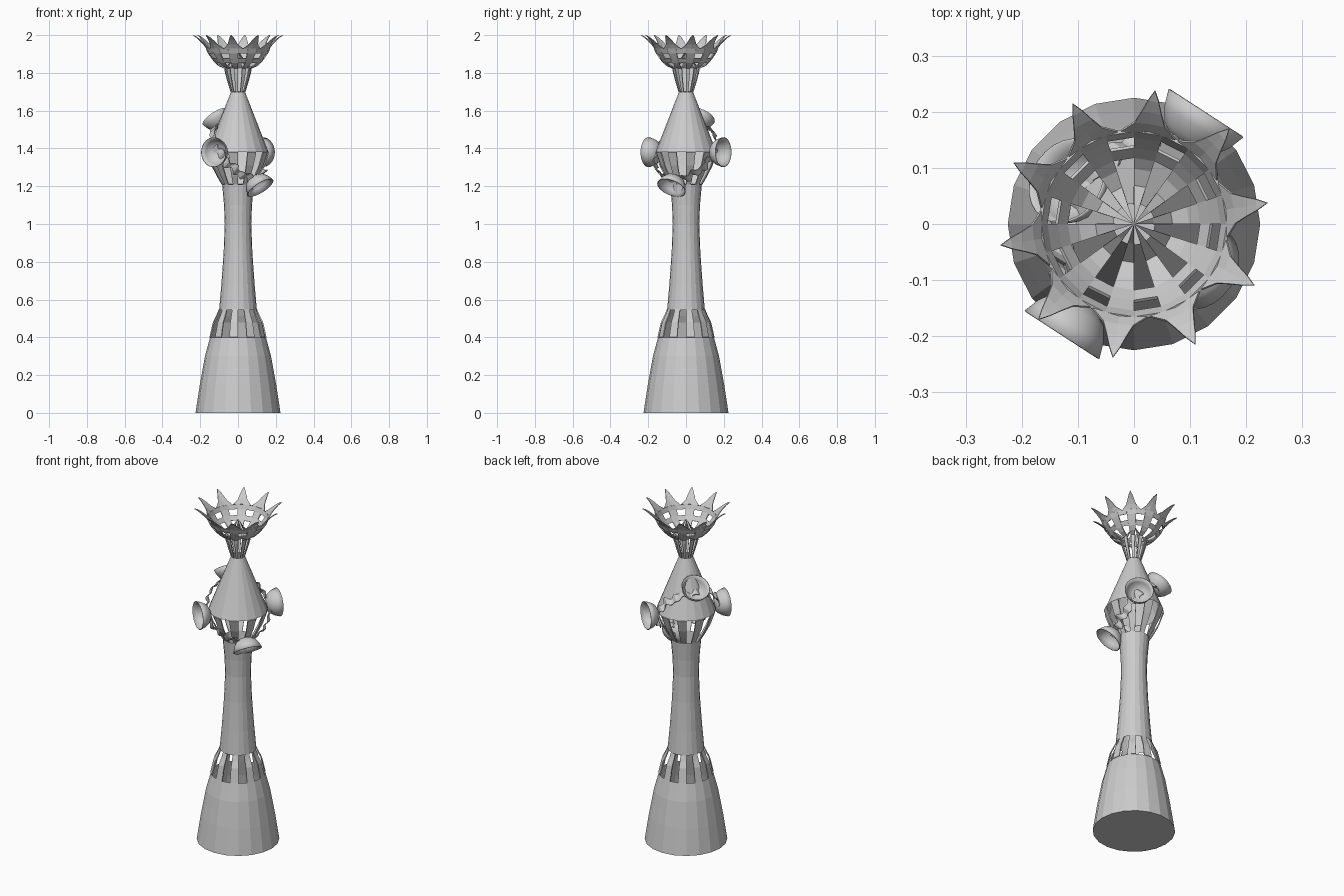
import bpy
from math import sin, cos, pi, radians
from mathutils import Matrix, Vector

if "Cube" in bpy.data.objects:
    bpy.data.objects.remove(bpy.data.objects["Cube"])

RIBS = [9 + 36 * k for k in range(10)]     # every second facet
FACETS = [9 + 18 * k for k in range(20)]   # all twenty facets


def make(name, verts, faces, thick=0.0):
    me = bpy.data.meshes.new(name)
    me.from_pydata(verts, [], faces)
    ob = bpy.data.objects.new(name, me)
    bpy.context.collection.objects.link(ob)
    if thick:
        m = ob.modifiers.new("thickness", 'SOLIDIFY')
        m.thickness = thick
        m.offset = 0
    return ob


def lathe(name, prof, n=20, cap_bottom=False, thick=0.0, mat=None):
    v = [Vector((r * cos(2 * pi * i / n), r * sin(2 * pi * i / n), z))
         for r, z in prof for i in range(n)]
    f = [(j * n + i, j * n + (i + 1) % n, (j + 1) * n + (i + 1) % n, (j + 1) * n + i)
         for j in range(len(prof) - 1) for i in range(n)]
    if cap_bottom:
        f.append(tuple(reversed(range(n))))
    if mat:
        v = [mat @ p for p in v]
    return make(name, v, f, thick)


def slats(name, rows, centres, cols=(-1, 1), thick=0.006):
    """Strips repeated round the axis; rows are (radius, height, half angle)."""
    v, f, w = [], [], len(cols)
    for c in centres:
        b = len(v)
        for r, z, h in rows:
            for s in cols:
                a = radians(c + s * h)
                v.append((r * cos(a), r * sin(a), z))
        for j in range(len(rows) - 1):
            for i in range(w - 1):
                k = b + j * w + i
                f.append((k, k + 1, k + w + 1, k + w))
    return make(name, v, f, thick)


# Flared base, waisted column and pointed roof
lathe("base", [(.225, 0), (.202, .15), (.175, .3), (.148, .4)], cap_bottom=True)
lathe("column", [(.1, .545), (.088, .68), (.076, .85), (.07, 1.0), (.074, 1.1), (.084, 1.21)])
lathe("roof", [(.162, 1.38), (.037, 1.7)])

# Open slats joining the solid parts
slats("base_slats", [(.148, .4, 9), (.13, .48, 9), (.112, .515, 9), (.1, .545, 9)], RIBS)
slats("head_slats", [(.084, 1.21, 9), (.11, 1.255, 9), (.138, 1.31, 9), (.162, 1.38, 9)], RIBS)

# Crown: neck ribs, inner spire, bands, slots and spikes
slats("crown_neck", [(.037, 1.7, 9), (.052, 1.75, 9), (.066, 1.8, 9), (.07, 1.825, 9)], RIBS)
slats("crown_spire", [(.07, 1.825, 9), (.035, 1.865, 9), (.001, 1.92, 9)], RIBS, thick=0)
slats("crown_ribs", [(.07, 1.825, 9), (.1, 1.838, 9), (.12, 1.855, 9), (.138, 1.878, 9),
                     (.157, 1.905, 9), (.168, 1.93, 9)], RIBS)
slats("crown_lower_band", [(.12, 1.855, 9), (.138, 1.878, 9)], FACETS)
slats("crown_upper_band", [(.157, 1.905, 9), (.168, 1.93, 9)], FACETS)
slats("crown_spikes", [(.168, 1.93, 17), (.182, 1.951, 8.5), (.202, 1.972, 5),
                       (.222, 1.989, 2.5), (.24, 2.0, .1)], RIBS, (-1, 0, 1), .004)

# Tilted wreath round the head
tilt = (Matrix.Translation((0, 0, 1.38)) @ Matrix.Rotation(radians(-33), 4, 'Z')
        @ Matrix.Rotation(radians(53), 4, 'Y'))
n = 120
v, f = [], []
for i in range(n):
    a = 2 * pi * i / n
    r = .178 + .006 * sin(20 * a)
    mid = .008 * sin(12 * a)
    for s in (-1, 1):
        edge = .019 + .008 * sin(20 * a + s)
        v.append(tilt @ Vector((r * cos(a), r * sin(a), mid + s * edge)))
    k = 2 * ((i + 1) % n)
    f.append((2 * i, k, k + 1, 2 * i + 1))
make("wreath_ribbon", v, f, .005)

# Four outward-facing dishes on the wreath
dish = [(.002, .165), (.03, .17), (.053, .184), (.068, .207), (.078, .236)]
for k in range(4):
    m = tilt @ Matrix.Rotation(k * pi / 2, 4, 'Z') @ Matrix.Rotation(pi / 2, 4, 'Y')
    ob = lathe("wreath_dish", dish, 24, thick=.004, mat=m)
    for p in ob.data.polygons:
        p.use_smooth = True
